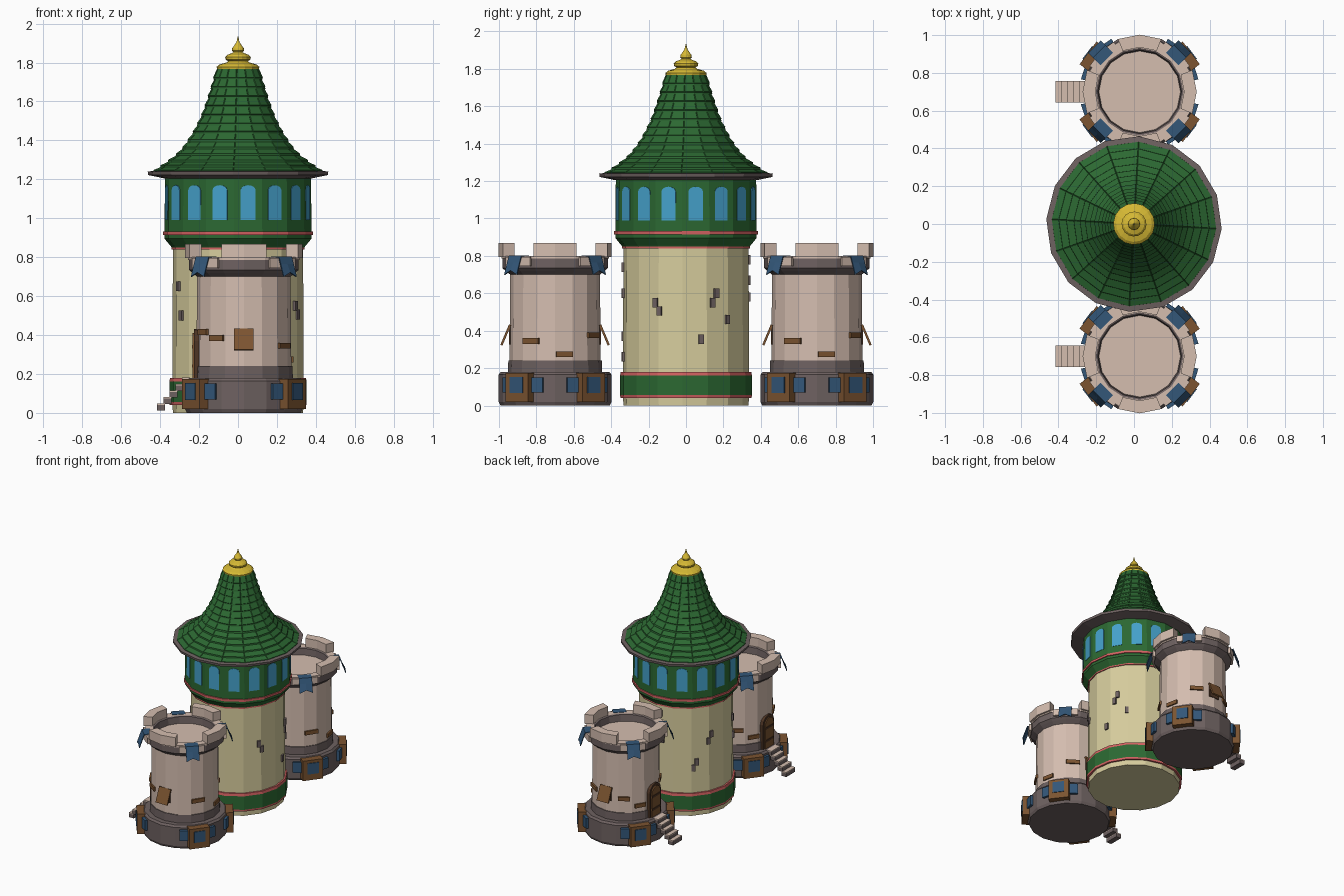
import bpy, bmesh, math
from math import radians, sin, cos, pi

if "Cube" in bpy.data.objects:
    bpy.data.objects.remove(bpy.data.objects["Cube"])


def mat(name, r, g, b):
    m = bpy.data.materials.new(name)
    m.diffuse_color = (r, g, b, 1)
    m.use_nodes = True
    m.node_tree.nodes["Principled BSDF"].inputs["Base Color"].default_value = m.diffuse_color
    return m


YELLOW = mat("pale yellow plaster", .68, .61, .34)
BEIGE = mat("beige stone", .66, .51, .43)
GREY = mat("grey stone", .155, .12, .118)
GREEN = mat("green", .025, .14, .032)
PINK = mat("pink trim", .65, .12, .12)
GLASS = mat("window blue", .06, .36, .60)
CLOTH = mat("cloth blue", .033, .095, .19)
BROWN = mat("wood brown", .20, .088, .03)
DARK = mat("dark wood", .075, .035, .018)
GOLD = mat("gold", .68, .49, .035)


def finish(name, bm, mats):
    bmesh.ops.remove_doubles(bm, verts=bm.verts, dist=1e-5)
    bmesh.ops.recalc_face_normals(bm, faces=bm.faces)
    me = bpy.data.meshes.new(name)
    bm.to_mesh(me)
    bm.free()
    for m in mats:
        me.materials.append(m)
    ob = bpy.data.objects.new(name, me)
    bpy.context.collection.objects.link(ob)
    return ob


def lathe(name, profile, mats, bands=None, n=16, rot=0.0, at=(0, 0)):
    """Revolve (r, z) points; bands gives the material index of each segment."""
    bm = bmesh.new()
    rings = [[bm.verts.new((at[0] + r * cos(rot + 2 * pi * i / n),
                            at[1] + r * sin(rot + 2 * pi * i / n), z))
              for i in range(n)] for r, z in profile]
    for k in range(len(rings) - 1):
        a, b = rings[k], rings[k + 1]
        for i in range(n):
            j = (i + 1) % n
            f = bm.faces.new((a[i], a[j], b[j], b[i]))
            f.material_index = bands[k] if bands else 0
    return finish(name, bm, mats)


def arc(name, r0, r1, z0, z1, mid, half, m, at, steps=2):
    """Curved block: part of a ring."""
    bm = bmesh.new()
    cuts = []
    for i in range(steps + 1):
        a = radians(mid - half + 2 * half * i / steps)
        cuts.append([bm.verts.new((at[0] + r * cos(a), at[1] + r * sin(a), z))
                     for r, z in ((r0, z0), (r1, z0), (r1, z1), (r0, z1))])
    for a, b in zip(cuts, cuts[1:]):
        for i in range(4):
            j = (i + 1) % 4
            bm.faces.new((a[i], a[j], b[j], b[i]))
    bm.faces.new(cuts[0])
    bm.faces.new(cuts[-1])
    return finish(name, bm, [m])


def place(ob, angle, r, z, at, tilt=0.0):
    a = radians(angle)
    ob.location = (at[0] + r * cos(a), at[1] + r * sin(a), z)
    ob.rotation_euler = (0, tilt, a)
    return ob


def box(name, size, m, angle, r, z, at=(0, 0), tilt=0.0):
    """Box with depth along the outward direction, then width, then height."""
    bm = bmesh.new()
    bmesh.ops.create_cube(bm, size=1)
    bmesh.ops.scale(bm, vec=size, verts=bm.verts)
    return place(finish(name, bm, [m]), angle, r, z, at, tilt)


def arched(name, w, h, rise, depth, m, angle, r, z, at=(0, 0)):
    """Plate with an arched top, standing on z."""
    bm = bmesh.new()
    pts = [(-w / 2, 0), (w / 2, 0)]
    pts += [(w / 2 * cos(pi * i / 6), h - rise + rise * sin(pi * i / 6)) for i in range(7)]
    f = bm.faces.new([bm.verts.new((0, y, zz)) for y, zz in pts])
    ext = bmesh.ops.extrude_face_region(bm, geom=[f])
    bmesh.ops.translate(bm, vec=(depth, 0, 0),
                        verts=[v for v in ext["geom"] if isinstance(v, bmesh.types.BMVert)])
    return place(finish(name, bm, [m]), angle, r, z, at)


# ---- main tower ----
ROT = radians(8 + 11.25)
lathe("main_tower_body",
      [(0, 0), (.335, 0), (.337, .04), (.351, .04), (.353, .055), (.353, .16), (.350, .18),
       (.338, .18), (.335, .84), (.342, .84), (.342, .85), (.345, .855), (.378, .895),
       (.378, .915), (.386, .915), (.386, .932), (.378, .932), (.376, 1.21), (0, 1.21)],
      [YELLOW, GREEN, PINK], [0, 0, 2, 2, 1, 2, 2, 0, 2, 2, 1, 1, 1, 2, 2, 2, 1, 1], rot=ROT)

for i in range(16):
    arched("gallery_window", .078, .18, .025, .008, GLASS, 8 + 22.5 * i, .365, .99)

# scattered wall bricks: angle, height
for a, z in [(-29, .55), (-25, .505), (29, .60), (25, .55), (41, .46), (14, .355),
             (-156, .65), (-150, .5), (157, .62), (153, .57), (138, .42), (134, .375),
             (-92, .74), (-88, .60), (-95, .37), (-86, .26), (92, .78), (88, .67), (95, .58)]:
    box("wall_brick", (.024, .027, .05), GREY, a, .332, z)

# ---- roof ----
lathe("roof_brim", [(0, 1.205), (.38, 1.205), (.462, 1.222), (.465, 1.24), (.42, 1.245), (0, 1.245)],
      [GREY], rot=ROT)

curve = [(.432, 1.237), (.395, 1.262), (.355, 1.29), (.315, 1.322), (.282, 1.357), (.254, 1.395),
         (.228, 1.437), (.205, 1.48), (.184, 1.525), (.166, 1.572), (.150, 1.62),
         (.135, 1.668), (.121, 1.715), (.105, 1.775)]
tiles = []
for (r0, z0), (r1, z1) in zip(curve, curve[1:]):
    tiles += [(r0 + .006, z0 - .003), (r0 + .004, z0 + .006), (r1 - .004, z1)]
roof = lathe("tiled_roof", tiles + [(0, 1.775)], [GREEN], rot=ROT)
# grooves between tiles
bm = bmesh.new()
bm.from_mesh(roof.data)
faces = [f for f in bm.faces if f.normal.z > .1 and len(f.verts) == 4
         and max(v.co.z for v in f.verts) - min(v.co.z for v in f.verts) > .015]
bmesh.ops.inset_individual(bm, faces=faces, thickness=.003, depth=.004)
bm.to_mesh(roof.data)
bm.free()

lathe("gold_finial",
      [(0, 1.765), (.108, 1.765), (.11, 1.778), (.095, 1.79), (.06, 1.80), (.05, 1.807),
       (.064, 1.815), (.066, 1.828), (.055, 1.84), (.032, 1.848), (.024, 1.853), (.031, 1.862),
       (.030, 1.873), (.018, 1.89), (.008, 1.905), (0, 1.94)], [GOLD], rot=ROT)


def flag(at, angle):
    """Cloth over the parapet with a notched tail."""
    bm = bmesh.new()
    rows = []
    for r, z, mid in ((.245, .803, 0), (.302, .803, 0), (.316, .765, 0), (.338, .70, .022)):
        rows.append([bm.verts.new((r, y, z + (mid if y == 0 else 0))) for y in (-.047, 0, .047)])
    for a, b in zip(rows, rows[1:]):
        for i in range(2):
            bm.faces.new((a[i], a[i + 1], b[i + 1], b[i]))
    ob = place(finish("parapet_flag", bm, [CLOTH]), angle, 0, 0, at)
    ob.modifiers.new("thickness", "SOLIDIFY").thickness = .006


# ---- two side towers ----
for cy in (-.7, .7):
    c = (.03, cy)
    lathe("side_tower",
          [(0, 0), (.292, 0), (.302, .02), (.302, .165), (.29, .18), (.252, .18), (.25, .24),
           (.244, .24), (.24, .70), (.265, .72), (.282, .735), (.282, .785), (.287, .785), (.287, .80),
           (.232, .80), (.222, .795), (.216, .745), (0, .745)],
          [GREY, BEIGE], [0] * 7 + [1] + [0] * 3 + [1] * 3 + [0, 0, 1], at=c)

    for a in (0, 90, 180, 270):
        arc("merlon", .235, .302, .795, .868, a, 22.5, BEIGE, c)
        arc("crenel_sill", .27, .298, .745, .795, a + 45, 18, BEIGE, c)
        flag(c, a + 45)

    # corner buttresses with blue straps
    for a in (37, 143, 217, 323):
        box("wood_buttress", (.08, .15, .155), BROWN, a, .302, .097, c)
        arc("blue_strap", .28, .318, .07, .15, a, 25, CLOTH, c, 4)
        box("blue_plate", (.088, .085, .085), CLOTH, a, .303, .11, c)

    # planks on the wall: angle, height, width
    for a, z, w in [(-32, .345, .10), (12, .275, .09), (57, .375, .10), (-125, .385, .085),
                    (-150, .415, .085), (122, .35, .085), (150, .29, .085)]:
        box("wall_plank", (.02, w, .03), BROWN, a, .24, z, c)

    # propped shutters over dark openings, front and back
    for a in (-90, 90):
        box("window_opening", (.008, .085, .10), DARK, a, .242, .375, c)
        box("shutter", (.012, .10, .118), BROWN, a, .264, .377, c, -.40)

    # door and stairs
    arched("door_frame", .135, .25, .06, .03, DARK, 180, .225, .18, c)
    arched("door", .105, .23, .05, .038, BROWN, 180, .225, .18, c)
    for z in (.24, .34):
        box("door_band", (.008, .105, .016), DARK, 180, .263, z, c)
    for i in range(5):
        x = .425 - .032 * i
        z = .045 + .033 * i
        box("stair_step", (.042, .11, .03), GREY, 180, x, z - .017, c)
        box("stair_tread", (.042, .112, .008), BEIGE, 180, x, z, c)
